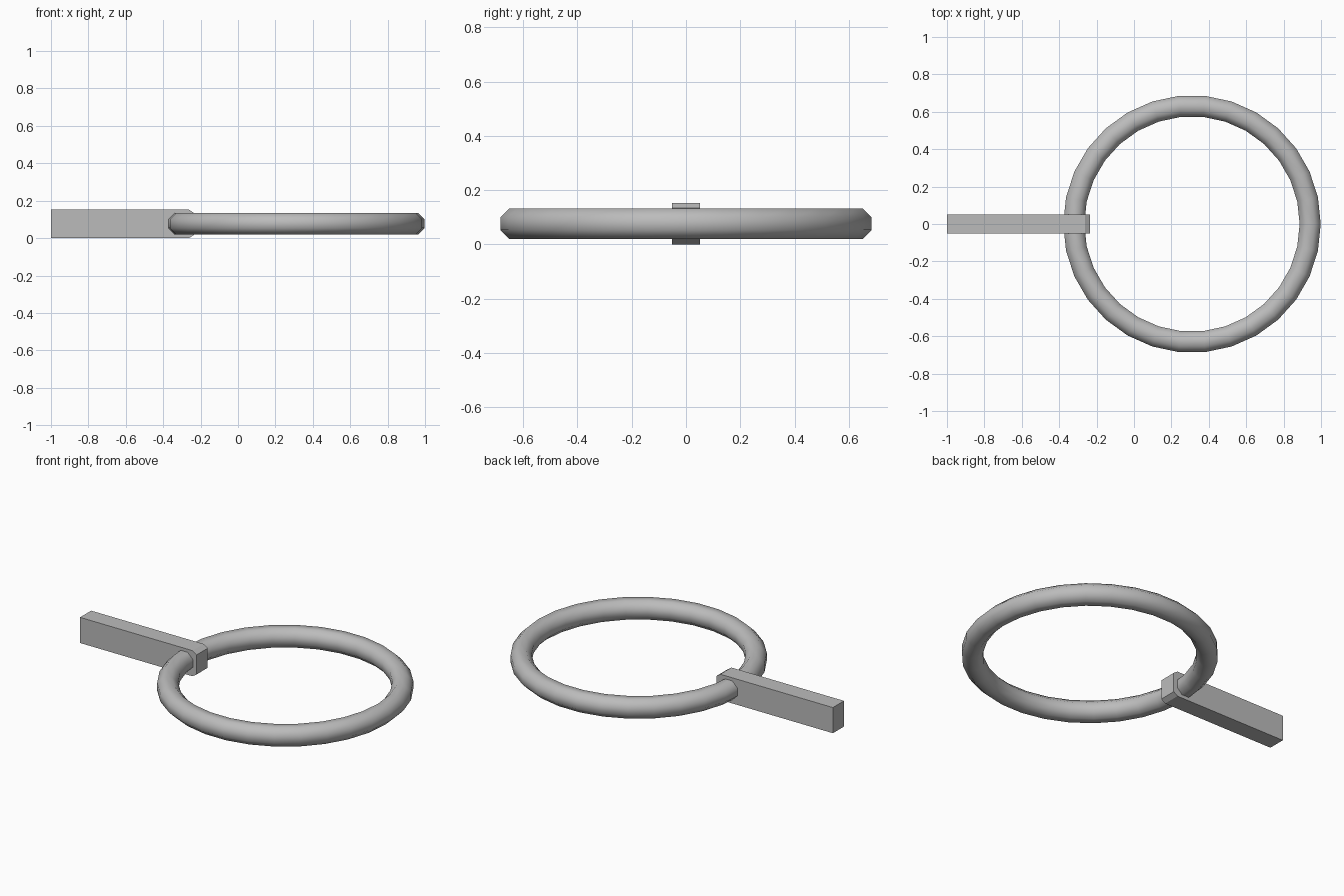
import bpy, bmesh, math

cube = bpy.data.objects.get("Cube")
if cube:
    bpy.data.objects.remove(cube, do_unlink=True)

# Plain grey material shared by both parts
grey = bpy.data.materials.new("plain grey")
grey.use_nodes = True
colour = (0.5, 0.5, 0.5, 1)
grey.diffuse_color = colour
grey.node_tree.nodes["Principled BSDF"].inputs["Base Color"].default_value = colour


def add_object(name, bm):
    bmesh.ops.recalc_face_normals(bm, faces=bm.faces)
    mesh = bpy.data.meshes.new(name)
    bm.to_mesh(mesh)
    bm.free()
    mesh.materials.append(grey)
    obj = bpy.data.objects.new(name, mesh)
    bpy.context.collection.objects.link(obj)
    return obj


# Ring: octagonal tube with flats facing up and out, swept round the centre
SEGMENTS, SIDES = 30, 8
MAJOR, MINOR = 0.632, 0.061
bm = bmesh.new()
rows = []
for i in range(SEGMENTS):
    a = math.tau * i / SEGMENTS
    row = []
    for j in range(SIDES):
        t = math.tau * (j + 0.5) / SIDES
        r = MAJOR + MINOR * math.cos(t)
        row.append(bm.verts.new((0.31 + r * math.cos(a), r * math.sin(a),
                                 0.077 + MINOR * math.sin(t))))
    rows.append(row)
for i, row in enumerate(rows):
    after = rows[(i + 1) % SEGMENTS]
    for j in range(SIDES):
        k = (j + 1) % SIDES
        bm.faces.new((row[j], after[j], after[k], row[k])).smooth = True
add_object("ring", bm)

# Handle: bar with chamfered top and bottom corners at the ring end
profile = [(-1, 0), (-0.262, 0), (-0.235, 0.018),
           (-0.235, 0.134), (-0.262, 0.152), (-1, 0.152)]
bm = bmesh.new()
side = bm.faces.new([bm.verts.new((x, -0.052, z)) for x, z in profile])
extruded = bmesh.ops.extrude_face_region(bm, geom=[side], use_keep_orig=True)
moved = [v for v in extruded["geom"] if isinstance(v, bmesh.types.BMVert)]
bmesh.ops.translate(bm, verts=moved, vec=(0, 0.104, 0))
add_object("handle", bm)
